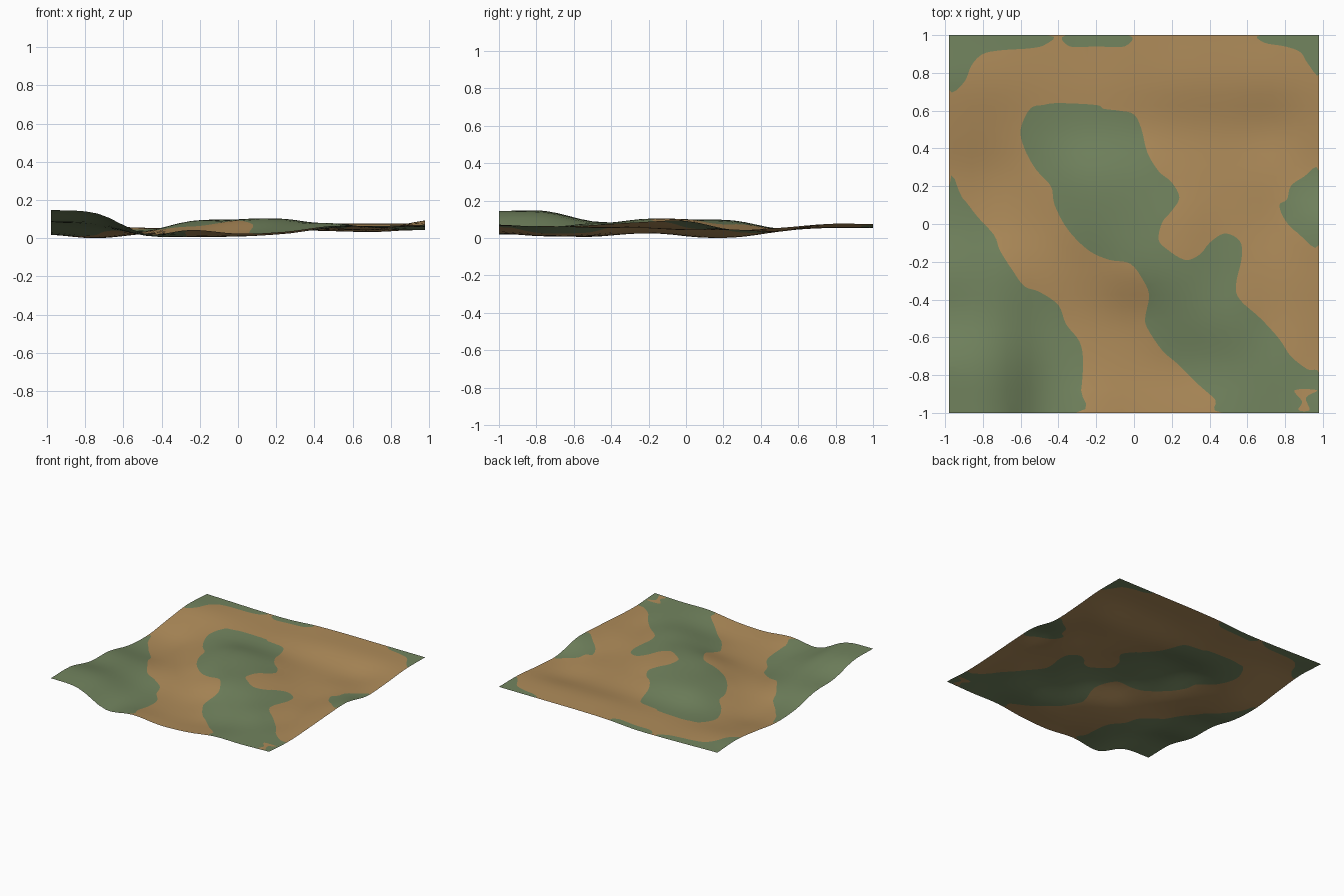
import bpy
import bmesh
from mathutils import Vector, geometry

if "Cube" in bpy.data.objects:
    bpy.data.objects.remove(bpy.data.objects["Cube"])

HX, HY = 0.98, 1.0      # half width and half depth of the patch
N = 32                  # grid cells per side

# Terrain heights on a coarse grid in hundredths: rows from back to front, columns left to right
HEIGHTS = [
    "7.0 6.5 6.0 6.0 7.5 8.0 8.0 8.0 8.0",
    "8.0 7.0 6.0 6.0 7.0 8.0 8.0 8.0 8.0",
    "5.5 4.0 4.5 5.5 5.5 5.0 4.5 4.0 6.0",
    "2.5 0.8 4.0 9.5 9.5 7.0 5.0 5.0 5.0",
    "3.5 1.5 3.0 8.5 10.5 10.0 6.0 5.0 9.7",
    "8.5 6.0 3.0 5.0 9.5 10.5 7.5 6.0 9.0",
    "9.5 8.5 2.0 1.5 3.0 7.0 8.5 6.0 7.5",
    "15 13 3.0 2.0 1.5 3.0 6.0 7.0 6.5",
    "15 13.5 2.7 5.0 3.0 4.0 7.0 7.0 7.7",
]
ROWS = [[float(v) / 100 for v in row.split()] for row in reversed(HEIGHTS)]


def spline(a, b, c, d, t):
    """Catmull-Rom between b and c, works for numbers and vectors."""
    return b + (c - a) * (0.5 * t) + (a * 2 - b * 5 + c * 4 - d) * (0.5 * t * t) \
        + (b * 3 - a - c * 3 + d) * (0.5 * t ** 3)


def sample(values, u):
    last = len(values) - 1
    i = min(int(u), last - 1)
    pick = [values[max(0, min(last, i + k))] for k in (-1, 0, 1, 2)]
    return spline(*pick, u - i)


def height(x, y):
    u = max(0, min(8, (x / HX + 1) * 4))
    v = max(0, min(8, (y / HY + 1) * 4))
    return max(0.0, sample([sample(r, u) for r in ROWS], v))


def outline(*pts):
    """Smooth closed outline through the points, kept inside the patch."""
    p = [Vector(q) for q in pts]
    n = len(p)
    res = []
    for i in range(n):
        for k in range(4):
            q = spline(p[i - 1], p[i], p[(i + 1) % n], p[(i + 2) % n], k / 4)
            res.append(Vector((max(-HX, min(HX, q.x)), max(-HY, min(HY, q.y)))))
    return res


# Grass patches, the last outline is a bare gap inside the central patch
left_front = outline(
    (-.98, .18), (-.91, .14), (-.83, .04), (-.74, -.06), (-.71, -.14), (-.64, -.25),
    (-.58, -.33), (-.5, -.36), (-.4, -.43), (-.36, -.53), (-.29, -.62), (-.27, -.72),
    (-.28, -.88), (-.31, -1), (-.98, -1))
centre = outline(
    (-.55, .61), (-.48, .63), (-.4, .64), (-.2, .63), (-.16, .61), (-.08, .6), (0, .58),
    (.04, .5), (.07, .38), (.13, .28), (.2, .22), (.24, .14), (.2, .07), (.15, .01),
    (.13, -.08), (.17, -.13), (.27, -.19), (.35, -.16), (.4, -.1), (.48, -.05), (.56, -.09),
    (.57, -.18), (.54, -.32), (.56, -.4), (.67, -.5), (.77, -.61), (.83, -.7), (.92, -.77),
    (.98, -.79), (.98, -1), (.47, -1), (.43, -.93), (.33, -.84), (.23, -.74), (.15, -.67),
    (.07, -.55), (.06, -.49), (.08, -.38), (.05, -.3), (-.02, -.21), (-.13, -.19),
    (-.24, -.14), (-.35, -.03), (-.42, .1), (-.44, .2), (-.52, .29), (-.58, .4), (-.6, .5))
right = outline((.98, .28), (.9, .25), (.83, .2), (.81, .13), (.77, .1), (.8, .02),
                (.87, -.05), (.98, -.11))
back_right = outline((.67, 1), (.69, .96), (.8, .94), (.88, .91), (.92, .85),
                     (.98, .79), (.98, 1))
back_middle = outline((-.36, 1), (-.34, .94), (-.2, .94), (-.05, .94), (-.03, 1))
back_left = outline((-.98, .71), (-.9, .75), (-.86, .84), (-.8, .9), (-.7, .92),
                    (-.55, .93), (-.47, .95), (-.46, 1), (-.98, 1))
gap = outline((.85, -.88), (.97, -.88), (.91, -.92), (.93, -.985), (.87, -.985), (.89, -.94))
PATCHES = [left_front, centre, right, back_right, back_middle, back_left, gap]


def inside(poly, x, y):
    hit = False
    for a, b in zip(poly, poly[1:] + poly[:1]):
        if (a.y > y) != (b.y > y) and x < a.x + (b.x - a.x) * (y - a.y) / (b.y - a.y):
            hit = not hit
    return hit


def material(name, rgb):
    m = bpy.data.materials.new(name)
    m.diffuse_color = (*rgb, 1)
    m.use_nodes = True
    m.node_tree.nodes["Principled BSDF"].inputs["Base Color"].default_value = m.diffuse_color
    return m


# Flat triangulation: regular grid with the patch outlines cut in as edges
points = [Vector((HX * (2 * i / N - 1), HY * (2 * j / N - 1)))
          for j in range(N + 1) for i in range(N + 1)]
edges = []
for poly in PATCHES:
    s, n = len(points), len(poly)
    points += poly
    edges += [(s + k, s + (k + 1) % n) for k in range(n)]
verts, _, faces = geometry.delaunay_2d_cdt(points, edges, [], 0, 1e-4)[:3]

# Ground sheet: lift to the terrain height, colour by patch
mesh = bpy.data.meshes.new("ground")
mesh.from_pydata([(v.x, v.y, height(v.x, v.y)) for v in verts], [], [tuple(f) for f in faces])
mesh.materials.append(material("bare_earth", (0.43, 0.262, 0.102)))
mesh.materials.append(material("grass", (0.168, 0.23, 0.113)))
for f in mesh.polygons:
    c = f.center
    f.material_index = sum(inside(p, c.x, c.y) for p in PATCHES) % 2
    f.use_smooth = True

# Face upward and rest on z = 0
bm = bmesh.new()
bm.from_mesh(mesh)
bm.normal_update()
bmesh.ops.reverse_faces(bm, faces=[f for f in bm.faces if f.normal.z < 0])
low = min(v.co.z for v in bm.verts)
for v in bm.verts:
    v.co.z -= low
bm.to_mesh(mesh)
bm.free()

ground = bpy.data.objects.new("ground", mesh)
bpy.context.collection.objects.link(ground)
